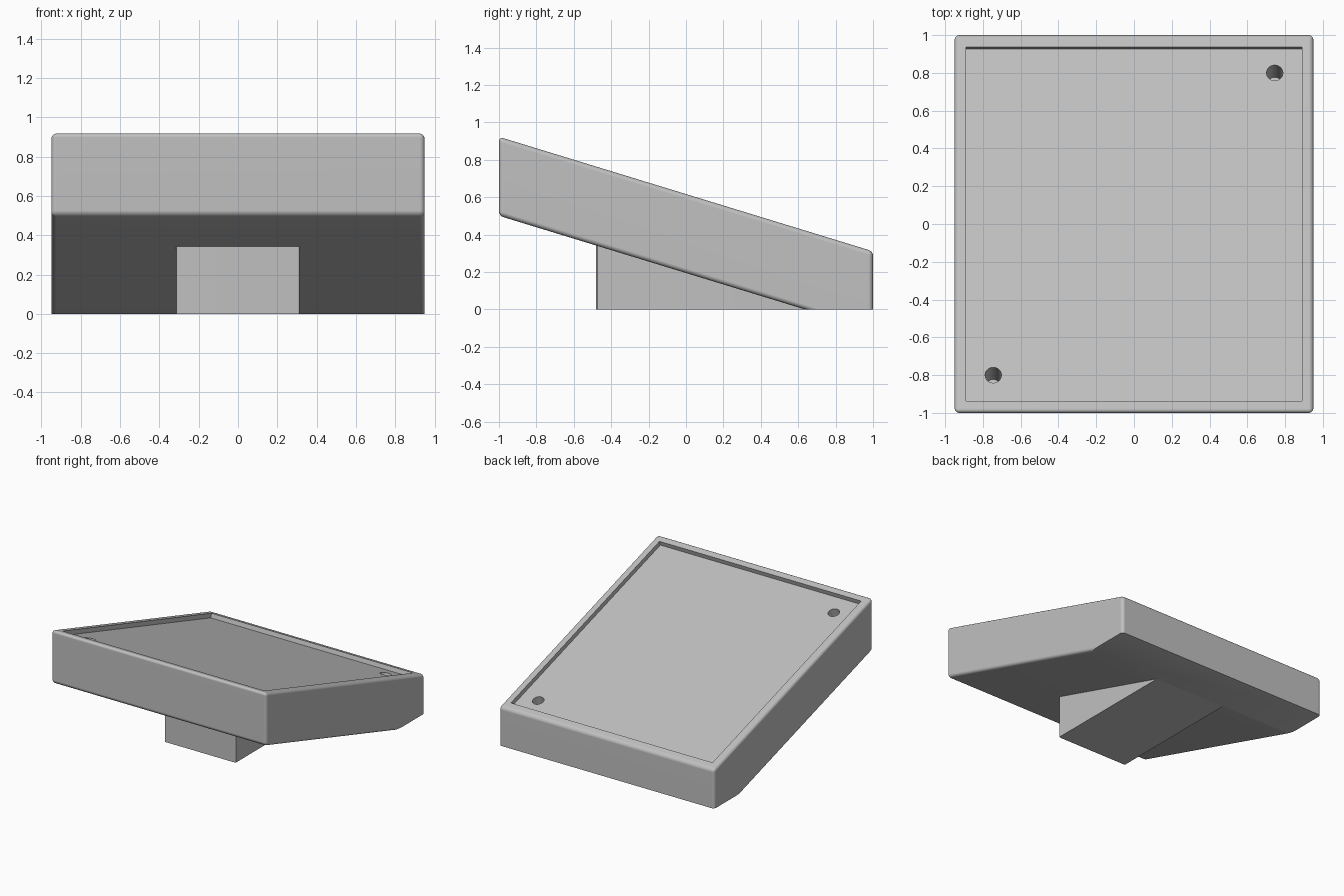
import bpy, bmesh, math
from mathutils import Matrix

cube = bpy.data.objects.get("Cube")
if cube:
    bpy.data.objects.remove(cube, do_unlink=True)

TILT = math.radians(17)
# Frame lying on the sloping top face: local z is the face normal
SLOPE = Matrix.Translation((0, 0, 0.617)) @ Matrix.Rotation(-TILT, 4, "X")
RECESS_DEPTH = 0.035
HOLE_DEPTH = 0.22

grey = bpy.data.materials.new("light_grey")
grey.use_nodes = True
grey.diffuse_color = (0.53, 0.53, 0.53, 1)
grey.node_tree.nodes["Principled BSDF"].inputs["Base Color"].default_value = grey.diffuse_color


def finish(bm, name):
    bmesh.ops.recalc_face_normals(bm, faces=bm.faces[:])
    mesh = bpy.data.meshes.new(name)
    bm.to_mesh(mesh)
    bm.free()
    mesh.materials.append(grey)
    obj = bpy.data.objects.new(name, mesh)
    bpy.context.collection.objects.link(obj)
    return obj


def side_profile(points, half_width):
    """Extrude a (y, z) side outline across the full width."""
    bm = bmesh.new()
    face = bm.faces.new([bm.verts.new((-half_width, y, z)) for y, z in points])
    result = bmesh.ops.extrude_face_region(bm, geom=[face])
    verts = [v for v in result["geom"] if isinstance(v, bmesh.types.BMVert)]
    bmesh.ops.translate(bm, verts=verts, vec=(2 * half_width, 0, 0))
    bmesh.ops.recalc_face_normals(bm, faces=bm.faces[:])
    return bm


def activate(obj):
    bpy.ops.object.select_all(action="DESELECT")
    obj.select_set(True)
    bpy.context.view_layer.objects.active = obj


def carve(obj, cutter):
    cutter.hide_render = True
    mod = obj.modifiers.new("carve", "BOOLEAN")
    mod.operation = "DIFFERENCE"
    mod.solver = "EXACT"
    mod.object = cutter
    activate(obj)
    bpy.ops.object.modifier_apply(modifier=mod.name)
    bpy.data.objects.remove(cutter, do_unlink=True)


def smooth(obj):
    activate(obj)
    bpy.ops.object.shade_smooth_by_angle(angle=math.radians(30))
    mod = obj.modifiers.new("flat_faces", "WEIGHTED_NORMAL")
    mod.keep_sharp = True


# Sloping body: rounded slanted slab, trimmed flat where it meets the ground
bm = side_profile([(-1, 0.501), (-1, 0.923), (1, 0.311), (1, -0.111)], 0.95)
bmesh.ops.bevel(bm, geom=bm.edges[:], offset=0.025, segments=4, profile=0.5, affect="EDGES")
cut = bmesh.ops.bisect_plane(bm, geom=bm.verts[:] + bm.edges[:] + bm.faces[:],
                             plane_co=(0, 0, 0), plane_no=(0, 0, 1), clear_inner=True)
rim = [e for e in cut["geom_cut"] if isinstance(e, bmesh.types.BMEdge)]
bmesh.ops.contextual_create(bm, geom=rim)
body = finish(bm, "sloping_body")

# Shallow recess in the top face
bm = bmesh.new()
bmesh.ops.create_cube(bm, size=2)
bmesh.ops.scale(bm, verts=bm.verts[:], vec=(0.89, 0.98, RECESS_DEPTH))
bm.transform(SLOPE)
carve(body, finish(bm, "recess_cutter"))

# Two blind holes in opposite corners of the recess
for side in (-1, 1):
    bm = bmesh.new()
    bmesh.ops.create_cone(bm, cap_ends=True, segments=48, radius1=0.043,
                          radius2=0.043, depth=2 * HOLE_DEPTH)
    y = (side * 0.8 + RECESS_DEPTH * math.sin(TILT)) / math.cos(TILT)
    bm.transform(SLOPE @ Matrix.Translation((side * 0.745, y, -RECESS_DEPTH)))
    carve(body, finish(bm, "hole_cutter"))
smooth(body)

# Wedge foot under the body, with softened front corners
bm = side_profile([(-0.48, 0), (-0.48, 0.37), (0.64, 0.03), (0.64, 0)], 0.315)
corners = [e for e in bm.edges if all(v.co.y < -0.4 for v in e.verts)
           and abs(e.verts[0].co.x - e.verts[1].co.x) < 0.01]
bmesh.ops.bevel(bm, geom=corners, offset=0.012, segments=3, profile=0.5, affect="EDGES")
smooth(finish(bm, "wedge_foot"))
